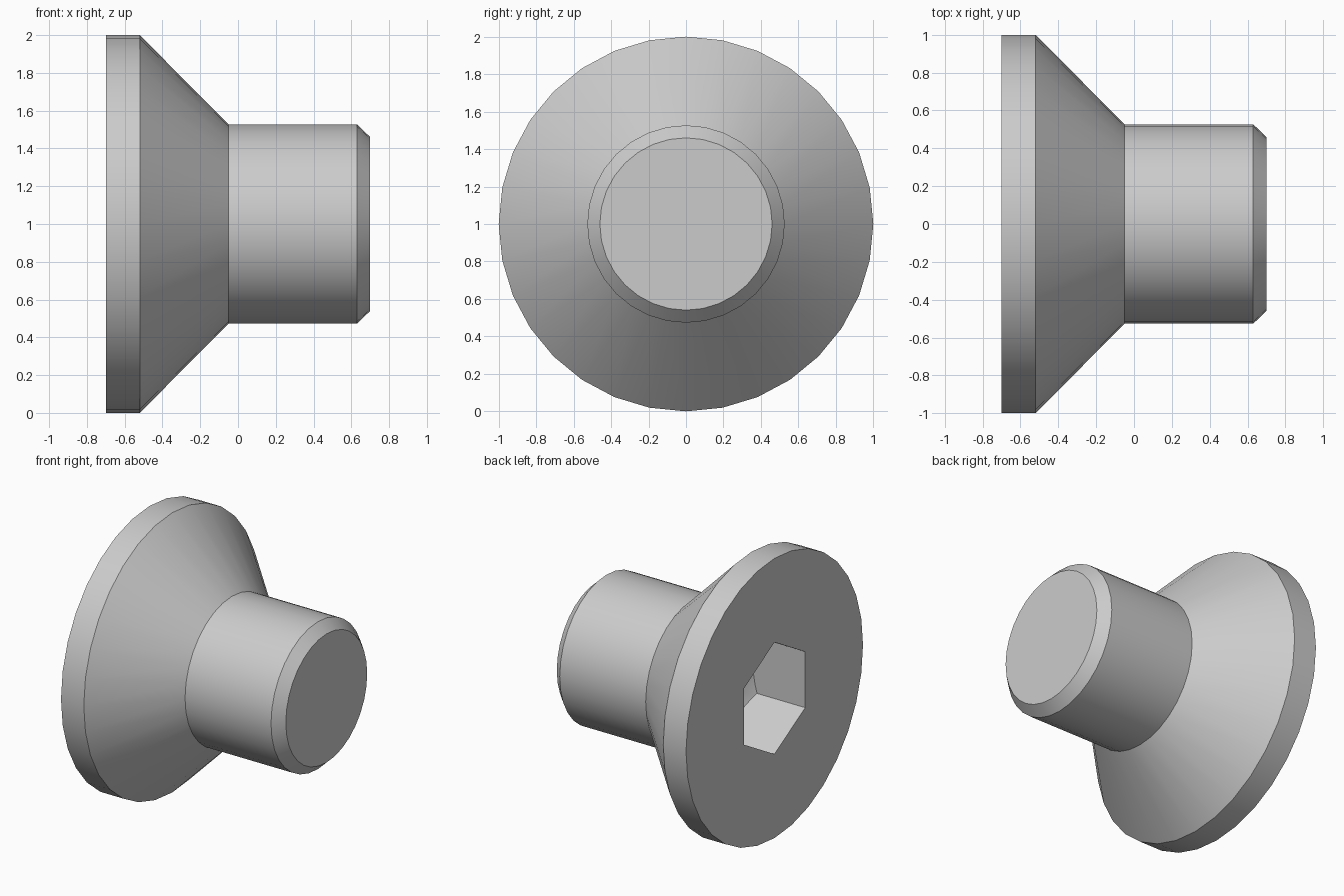
import bpy, bmesh, math

if "Cube" in bpy.data.objects:
    bpy.data.objects.remove(bpy.data.objects["Cube"])

SIDES = 32


def lathe(name, profile, sides, start=0.0):
    """Solid of revolution about the x axis through z = 1; radius 0 makes a tip."""
    bm = bmesh.new()
    rings = []
    for x, r in profile:
        if r == 0:
            rings.append([bm.verts.new((x, 0, 1))])
            continue
        angles = [start + 2 * math.pi * i / sides for i in range(sides)]
        rings.append([bm.verts.new((x, r * math.sin(a), 1 + r * math.cos(a))) for a in angles])
    for a, b in zip(rings, rings[1:]):
        for i in range(sides):
            j = (i + 1) % sides
            if len(b) == 1:
                bm.faces.new((a[i], a[j], b[0]))
            else:
                bm.faces.new((a[i], a[j], b[j], b[i]))
    for ring in (rings[0], rings[-1]):
        if len(ring) > 1:
            bm.faces.new(ring)
    bmesh.ops.recalc_face_normals(bm, faces=bm.faces[:])
    mesh = bpy.data.meshes.new(name)
    bm.to_mesh(mesh)
    bm.free()
    obj = bpy.data.objects.new(name, mesh)
    bpy.context.collection.objects.link(obj)
    return obj


def boolean(obj, cutter, operation):
    mod = obj.modifiers.new(operation.title(), 'BOOLEAN')
    mod.operation = operation
    mod.solver = 'EXACT'
    mod.object = cutter
    bpy.context.view_layer.objects.active = obj
    bpy.ops.object.modifier_apply(modifier=mod.name)
    bpy.data.objects.remove(cutter, do_unlink=True)


# Countersunk head, shank and chamfered tip
screw = lathe("countersunk_screw",
              [(-0.70, 1.0), (-0.52, 1.0), (-0.05, 0.527), (0.63, 0.527), (0.70, 0.46)], SIDES)

# Hexagonal socket with a drilled conical bottom
socket = lathe("socket_cutter", [(-0.9, 0.40), (0.2, 0.40)], 6)
drill = lathe("drill_cutter", [(-1.0, 0.42), (-0.33, 0.42), (-0.09, 0.0)], SIDES)
boolean(socket, drill, 'INTERSECT')
boolean(screw, socket, 'DIFFERENCE')

# Smooth round surfaces, crisp edges
bpy.ops.object.select_all(action='DESELECT')
screw.select_set(True)
bpy.context.view_layer.objects.active = screw
bpy.ops.object.shade_smooth_by_angle(angle=math.radians(30))
